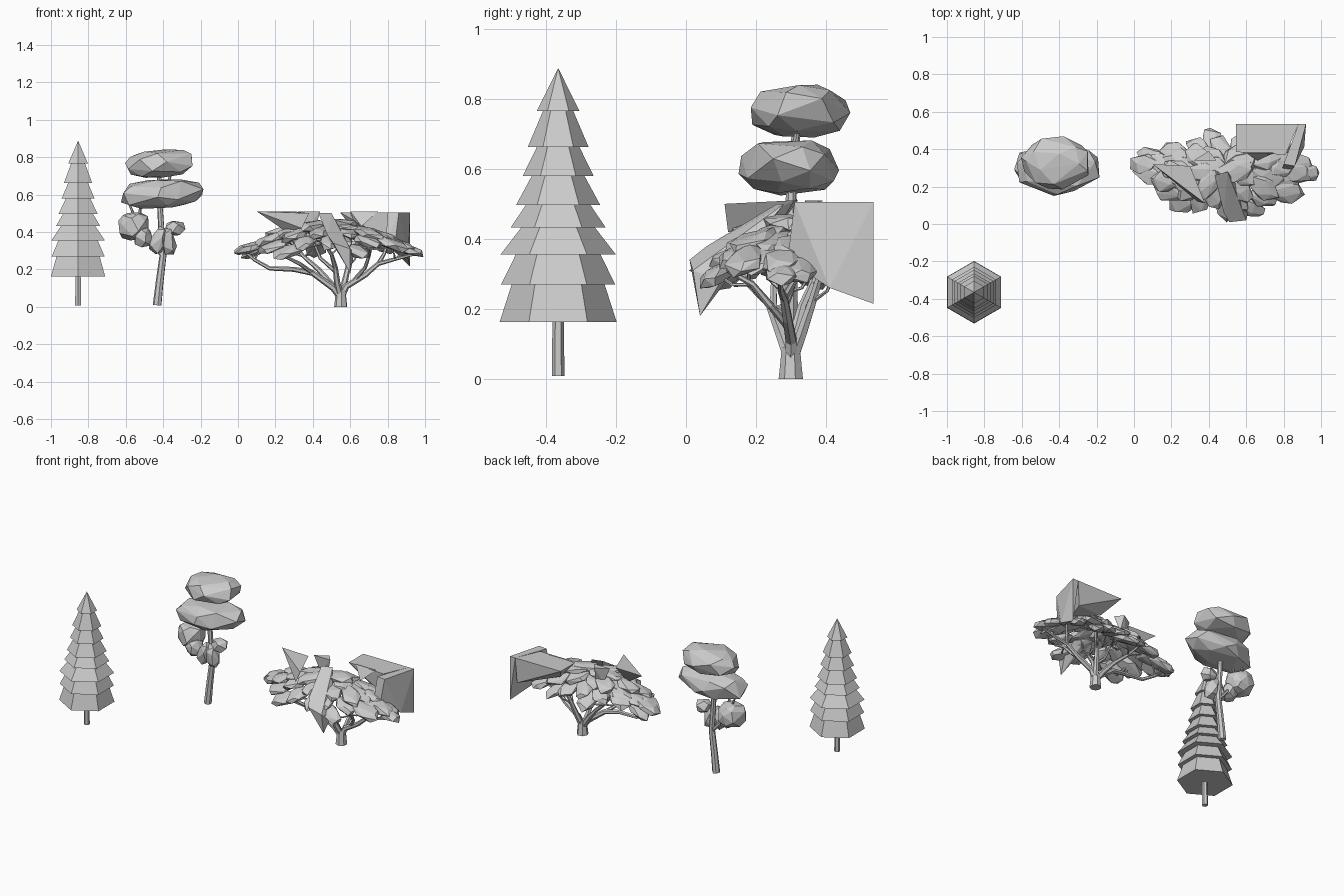
import bpy, bmesh, math, random
from mathutils import Vector, Matrix

if "Cube" in bpy.data.objects:
    bpy.data.objects.remove(bpy.data.objects["Cube"])

random.seed(4)


def finish(bm, name):
    bmesh.ops.recalc_face_normals(bm, faces=bm.faces)
    me = bpy.data.meshes.new(name)
    bm.to_mesh(me)
    bm.free()
    ob = bpy.data.objects.new(name, me)
    bpy.context.collection.objects.link(ob)
    return ob


def loft(bm, rings):
    """Skin a list of equal-sized rings and cap both ends."""
    vs = [[bm.verts.new(p) for p in r] for r in rings]
    n = len(vs[0])
    for a, b in zip(vs, vs[1:]):
        for i in range(n):
            bm.faces.new((a[i], a[(i + 1) % n], b[(i + 1) % n], b[i]))
    bm.faces.new(vs[0])
    bm.faces.new(vs[-1])


def tube(bm, path, r0, r1, sides=6):
    """Tapered limb along a path."""
    pts = [Vector(p) for p in path]
    rings = []
    for i, p in enumerate(pts):
        d = (pts[min(i + 1, len(pts) - 1)] - pts[max(i - 1, 0)]).normalized()
        u = d.cross(Vector((0.1, 1, 0.05))).normalized()
        v = d.cross(u)
        r = r0 + (r1 - r0) * i / (len(pts) - 1)
        rings.append([p + r * (math.cos(a) * u + math.sin(a) * v)
                      for a in (2 * math.pi * k / sides for k in range(sides))])
    loft(bm, rings)


def hull(bm, pts):
    vs = [bm.verts.new(p) for p in pts]
    res = bmesh.ops.convex_hull(bm, input=vs)
    junk = [v for v in res["geom_interior"] if isinstance(v, bmesh.types.BMVert)]
    bmesh.ops.delete(bm, geom=junk, context='VERTS')


def blob(bm, center, size, rot=None, n=22, jitter=0.3):
    """Irregular faceted foliage lump: hull of jittered points on an ellipsoid."""
    rot = rot or Matrix.Identity(3)
    pts = []
    off = random.random() * 6.28
    for i in range(n):
        z = 1 - (2 * i + 1) / n
        a = off + i * 2.39996 + random.uniform(-jitter, jitter)
        r = (1 - z * z) ** 0.4
        k = random.uniform(0.96, 1.07)
        zz = math.copysign(abs(z) ** 0.7, z)
        p = Vector((r * math.cos(a) * size[0] * k, r * math.sin(a) * size[1] * k, zz * size[2]))
        pts.append(Vector(center) + rot @ p)
    hull(bm, pts)


# conifer: stacked six-sided skirts, (bottom z, bottom radius, top z, top radius)
PX, PY = -0.855, -0.365
tiers = [(.163, .167, .272, .132), (.27, .163, .357, .120), (.355, .165, .434, .104),
         (.432, .136, .500, .090), (.497, .120, .582, .074), (.580, .101, .664, .060),
         (.662, .087, .768, .042), (.765, .061, .886, .001)]


def hexring(r, z):
    return [Vector((PX + r * math.sin(k * math.pi / 3), PY + r * math.cos(k * math.pi / 3), z))
            for k in range(6)]


bm = bmesh.new()
for z0, r0, z1, r1 in tiers:
    loft(bm, [hexring(r0, z0), hexring(r1, z1)])
finish(bm, "conifer_foliage")
bm = bmesh.new()
loft(bm, [hexring(.018, .008), hexring(.016, .2)])
finish(bm, "conifer_trunk")

# tiered tree: trunk and limbs
bm = bmesh.new()
tube(bm, [(-.432, .30, .008), (-.42, .30, .12), (-.40, .30, .28), (-.41, .30, .42),
          (-.42, .30, .58), (-.42, .32, .74)], .024, .012, 7)
tube(bm, [(-.40, .30, .27), (-.46, .30, .34), (-.53, .30, .42), (-.52, .29, .57)], .012, .007)
tube(bm, [(-.53, .30, .42), (-.56, .31, .50), (-.59, .31, .57)], .008, .006)
tube(bm, [(-.40, .30, .30), (-.36, .29, .38), (-.32, .29, .42)], .011, .007)
tube(bm, [(-.37, .31, .66), (-.36, .32, .72)], .008, .008)
finish(bm, "tiered_tree_trunk")

# tiered tree: foliage lumps
bm = bmesh.new()
tilt = Matrix.Rotation(-0.07, 3, 'Y')
blob(bm, (-.415, .328, .765), (.182, .142, .076), tilt, 26)
blob(bm, (-.408, .297, .605), (.222, .142, .080), tilt, 26)
blob(bm, (-.555, .31, .43), (.085, .088, .078), n=26)
blob(bm, (-.505, .27, .37), (.055, .06, .055), n=16)
blob(bm, (-.425, .26, .355), (.045, .045, .078), Matrix.Rotation(.35, 3, 'Y'), 16)
blob(bm, (-.375, .27, .35), (.042, .05, .078), Matrix.Rotation(-.2, 3, 'Y'), 16)
blob(bm, (-.335, .29, .42), (.054, .05, .042), n=14)
finish(bm, "tiered_tree_foliage")

# spreading tree: flared trunk and main limbs
bm = bmesh.new()
BASE = (.55, .30, .05)
tube(bm, [(.55, .30, 0), (.55, .30, .04), (.55, .30, .09)], .036, .027, 7)
limbs = [
    [BASE, (.51, .29, .10), (.40, .28, .18), (.30, .27, .20), (.17, .28, .205), (.09, .30, .25), (.03, .31, .30)],
    [BASE, (.50, .31, .12), (.43, .33, .20), (.35, .36, .27), (.28, .38, .35)],
    [(.40, .28, .18), (.33, .22, .23), (.25, .18, .27), (.20, .17, .33)],
    [BASE, (.53, .27, .13), (.52, .24, .21), (.50, .18, .28), (.46, .13, .34)],
    [BASE, (.58, .30, .11), (.68, .29, .17), (.75, .28, .23), (.84, .27, .255), (.94, .27, .28)],
    [(.62, .30, .14), (.68, .24, .21), (.70, .19, .27), (.71, .12, .31)],
    [BASE, (.57, .33, .13), (.59, .36, .22), (.62, .39, .32), (.64, .40, .38)],
    [(.75, .28, .23), (.78, .31, .28), (.80, .33, .34)],
    [(.52, .25, .19), (.44, .25, .26), (.40, .26, .36)],
]
for l in limbs:
    tube(bm, l, .02 if l[0] == BASE else .012, .007)

# spreading tree: domed layer of flat leaf pads, each fed by a twig
leaf = bmesh.new()
knots = [Vector(p) for l in limbs for p in l[2:]]
N = 46
for i in range(N):
    r = math.sqrt((i + .5) / N)
    a = i * 2.39996
    x = .485 + .44 * r * math.cos(a) + random.uniform(-.015, .015)
    y = .285 + .155 * r * math.sin(a) - .055 * r * max(0, -math.sin(a))
    z = .44 - .135 * r ** 2 + random.uniform(-.025, .015)
    c = Vector((x, y, z))
    nrm = Vector((.6 * r * math.cos(a), .7 * r * math.sin(a), 1.25)).normalized()
    rot = Vector((0, 0, 1)).rotation_difference(nrm).to_matrix()
    rot = rot @ Matrix.Rotation(math.atan2(.45 * math.sin(a), math.cos(a)) + random.uniform(-.4, .4), 3, 'Z')
    s = random.uniform(.9, 1.15)
    blob(leaf, c, (.092 * s, .056 * s, .025), rot, 15, .4)
    k = min(knots, key=lambda p: (p - c).length + (.3 if p.z > z else 0))
    mid = k.lerp(c, .5) + Vector((.015 * math.cos(a), .01 * math.sin(a), -.015))
    tube(bm, [k, mid, c], .006, .004, 5)
# outermost pads at both tips
blob(leaf, (.925, .27, .30), (.075, .05, .026), Matrix.Rotation(.3, 3, 'Y'), 15)
blob(leaf, (.055, .32, .315), (.085, .06, .026), Matrix.Rotation(-.3, 3, 'Y'), 15)
finish(bm, "spreading_tree_limbs")
finish(leaf, "spreading_tree_leaf_pads")

# large angular foliage slabs sticking out of the crown
slabs = [
    [(.545, .535, .505), (.88, .535, .505), (.545, .385, .505), (.81, .37, .505),
     (.62, .43, .41), (.80, .38, .36), (.87, .53, .34)],
    [(.88, .535, .505), (.92, .535, .505), (.80, .32, .505), (.86, .31, .505),
     (.92, .535, .215), (.91, .41, .26), (.79, .29, .34), (.84, .29, .34)],
    [(.10, .32, .51), (.30, .31, .51), (.38, .11, .50), (.26, .24, .40), (.34, .12, .42)],
    [(.43, .26, .50), (.50, .28, .50), (.48, .06, .38), (.51, .01, .34),
     (.60, .02, .31), (.60, .04, .18), (.62, .10, .28)],
    [(.32, .34, .51), (.44, .34, .51), (.40, .39, .51), (.36, .35, .41), (.41, .36, .41)],
    [(.60, .38, .51), (.75, .38, .51), (.66, .34, .43), (.62, .40, .43)],
]
bm = bmesh.new()
for pts in slabs:
    hull(bm, pts)
finish(bm, "spreading_tree_slabs")
